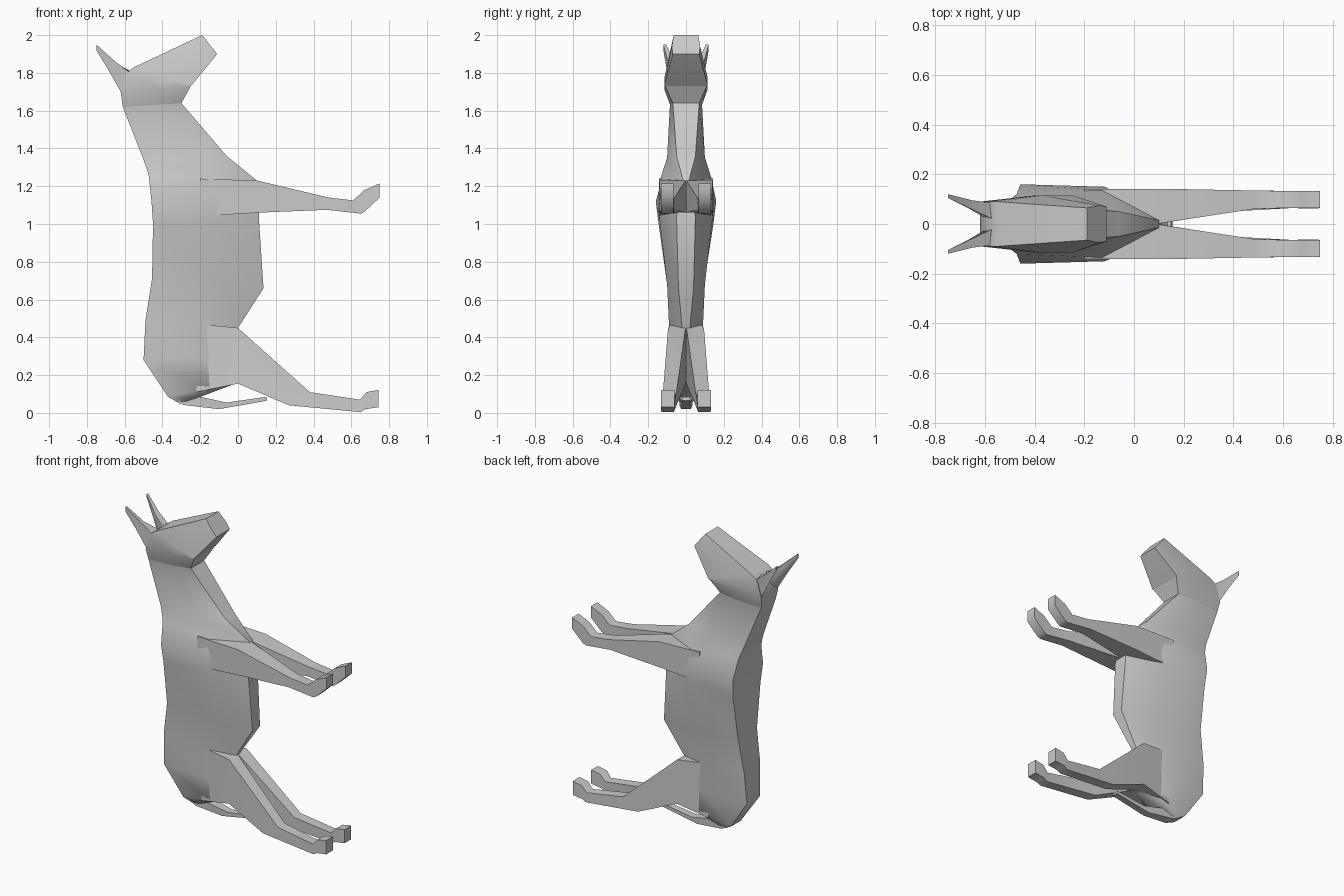
import bpy, bmesh, math

cube = bpy.data.objects.get("Cube")
if cube:
    bpy.data.objects.remove(cube)

grey = bpy.data.materials.new("coat grey")
grey.use_nodes = True
colour = (0.6, 0.6, 0.6, 1)
grey.diffuse_color = colour
grey.node_tree.nodes["Principled BSDF"].inputs["Base Color"].default_value = colour


def loft(name, rings, angle=55):
    """Skin a closed tube through rings with equal point counts."""
    bm = bmesh.new()
    loops = [[bm.verts.new(p) for p in ring] for ring in rings]
    n = len(loops[0])
    for a, b in zip(loops, loops[1:]):
        for i in range(n):
            j = (i + 1) % n
            bm.faces.new((a[i], a[j], b[j], b[i]))
    bm.faces.new(loops[0])
    bm.faces.new(loops[-1])
    bmesh.ops.recalc_face_normals(bm, faces=bm.faces)
    mesh = bpy.data.meshes.new(name)
    bm.to_mesh(mesh)
    bm.free()
    mesh.materials.append(grey)
    obj = bpy.data.objects.new(name, mesh)
    bpy.context.collection.objects.link(obj)
    bpy.ops.object.select_all(action="DESELECT")
    obj.select_set(True)
    bpy.context.view_layer.objects.active = obj
    bpy.ops.object.shade_smooth_by_angle(angle=math.radians(angle))
    return obj


def body_ring(back, front, wb, wm, wf):
    """Six-sided section: half widths at the back, middle and front."""
    (xb, zb), (xf, zf) = back, front
    xm, zm = xb + 0.6 * (xf - xb), zb + 0.6 * (zf - zb)
    return [(xb, wb, zb), (xm, wm, zm), (xf, wf, zf),
            (xf, -wf, zf), (xm, -wm, zm), (xb, -wb, zb)]


def limb_ring(low, high, inner, outer, side=1):
    """Four-sided section between a low and a high profile point."""
    (xl, zl), (xh, zh) = low, high
    return [(xl, inner * side, zl), (xl, outer * side, zl),
            (xh, outer * side, zh), (xh, inner * side, zh)]


# Trunk and neck
loft("trunk", [body_ring(*r) for r in [
    ((-.31, .05), (-.2, .085), .03, .04, .03),
    ((-.37, .085), (0, .16), .05, .08, .01),
    ((-.5, .28), (0, .3), .07, .1, .015),
    ((-.49, .49), (0, .45), .085, .09, .02),
    ((-.455, .71), (.135, .66), .1, .1, .04),
    ((-.45, 1.0), (.11, 1.04), .145, .14, .05),
    ((-.458, 1.12), (.11, 1.12), .16, .15, .03),
    ((-.473, 1.26), (.1, 1.23), .12, .135, .015),
    ((-.5, 1.34), (-.06, 1.36), .1, .1, .05),
    ((-.61, 1.62), (-.3, 1.64), .075, .085, .07),
    ((-.62, 1.69), (-.28, 1.69), .085, .1, .09),
]])

# Head
loft("head", [body_ring(*r) for r in [
    ((-.61, 1.62), (-.3, 1.64), .075, .085, .07),
    ((-.62, 1.69), (-.25, 1.73), .09, .115, .11),
    ((-.59, 1.8), (-.25, 1.73), .09, .115, .115),
    ((-.55, 1.83), (-.245, 1.735), .09, .115, .115),
    ((-.19, 2.0), (-.11, 1.9), .065, .075, .07),
]])

for side, label in ((1, "left"), (-1, "right")):
    # Forelegs with upturned hooves
    loft(label + "_foreleg", [limb_ring(*r, side) for r in [
        ((-.2, 1.04), (-.2, 1.24), 0, .142),
        ((.105, 1.06), (.1, 1.23), .002, .142),
        ((.47, 1.075), (.48, 1.14), .06, .135),
        ((.65, 1.055), (.61, 1.125), .065, .133),
        ((.67, 1.065), (.67, 1.18), .065, .133),
        ((.75, 1.14), (.75, 1.215), .065, .133),
    ]], 65)

    # Hind legs
    loft(label + "_hind_leg", [limb_ring(*r, side) for r in [
        ((-.22, .11), (-.2, .47), .01, .075),
        ((0, .155), (0, .45), .002, .095),
        ((.27, .04), (.38, .11), .05, .122),
        ((.65, .004), (.645, .07), .065, .13),
        ((.675, .02), (.68, .11), .062, .133),
        ((.745, .03), (.745, .122), .062, .133),
    ]], 65)

    # Ears
    loft(label + "_ear", [[(x, y * side, z) for x, y, z in ring] for ring in [
        [(-.615, .085, 1.69), (-.57, .085, 1.8), (-.57, .02, 1.81), (-.61, .03, 1.74)],
        [(-.68, .1, 1.805), (-.65, .095, 1.86), (-.655, .06, 1.855), (-.67, .065, 1.82)],
        [(-.75, .12, 1.92), (-.75, .12, 1.95), (-.75, .105, 1.95), (-.75, .105, 1.93)],
    ]])

# Tail
loft("tail", [limb_ring(*r) for r in [
    ((-.37, .085), (-.28, .12), -.035, .035),
    ((-.29, .042), (-.2, .085), -.035, .035),
    ((-.1, .02), (-.06, .055), -.025, .025),
    ((.155, .065), (.15, .085), -.02, .02),
]], 65)
